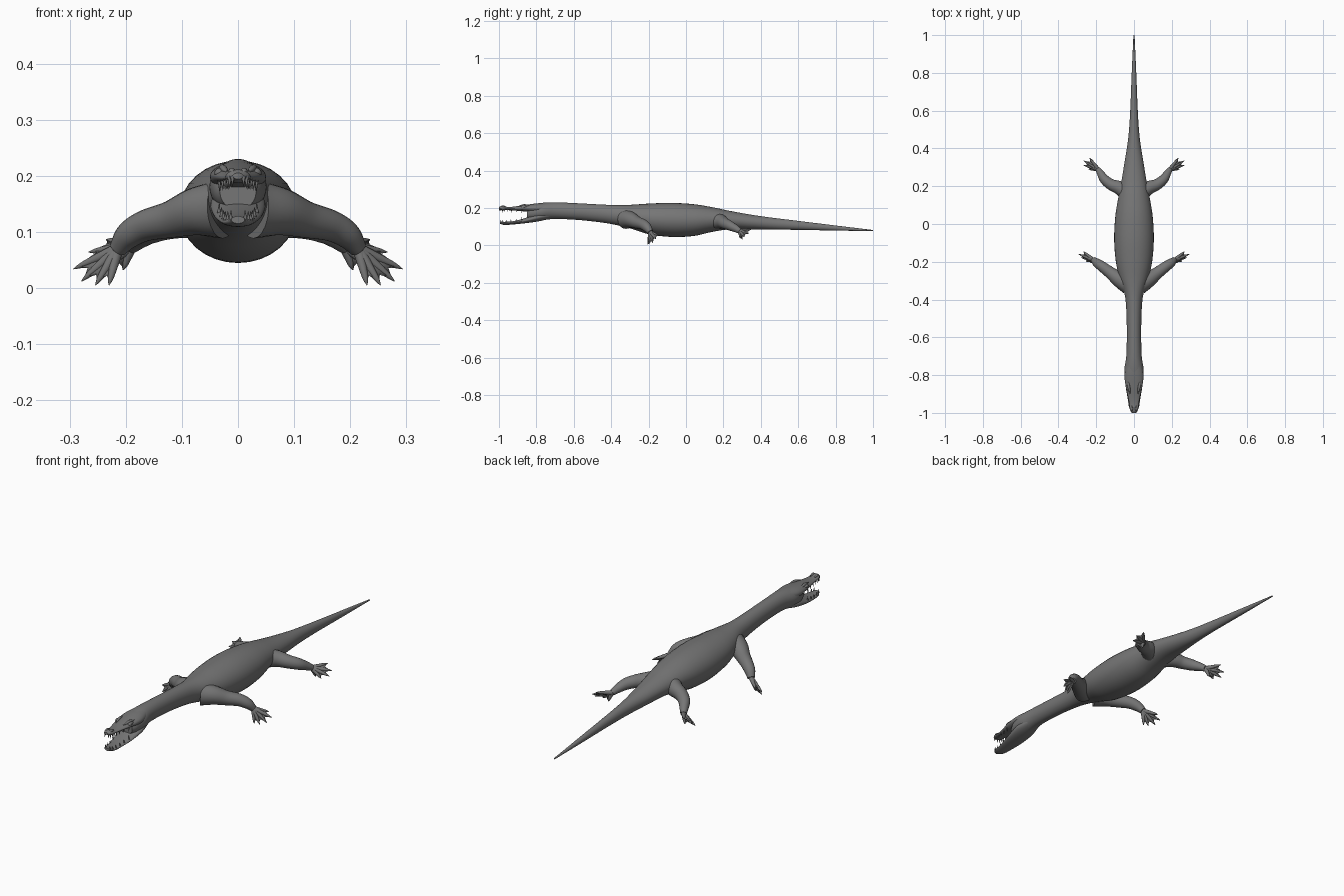
import bpy, bmesh, math
from mathutils import Vector

if "Cube" in bpy.data.objects:
    bpy.data.objects.remove(bpy.data.objects["Cube"], do_unlink=True)

GREY = (0.18, 0.18, 0.18, 1.0)
skin = bpy.data.materials.new("grey skin")
skin.use_nodes = True
skin.diffuse_color = GREY
skin.node_tree.nodes["Principled BSDF"].inputs["Base Color"].default_value = GREY


def smooth_path(points, steps):
    """Catmull-Rom curve through points of any dimension."""
    p = [Vector(q) for q in points]
    p = [p[0] * 2 - p[1]] + p + [p[-1] * 2 - p[-2]]
    out = []
    for a, b, c, d in zip(p, p[1:], p[2:], p[3:]):
        for i in range(steps):
            t = i / steps
            out.append((b * 2 + (c - a) * t + (a * 2 - b * 5 + c * 4 - d) * t ** 2
                        + (b * 3 - a - c * 3 + d) * t ** 3) / 2)
    return out + [p[-2]]


def skin_rings(bm, rings, sides):
    """Bridge elliptical rings given as (centre, u axis, v axis) and cap them."""
    loops = []
    for centre, u, v in rings:
        angles = [math.tau * k / sides for k in range(sides)]
        loops.append([bm.verts.new(centre + u * math.cos(a) + v * math.sin(a)) for a in angles])
    for r, s in zip(loops, loops[1:]):
        for k in range(sides):
            n = (k + 1) % sides
            bm.faces.new((r[k], r[n], s[n], s[k]))
    bm.faces.new(loops[0])
    bm.faces.new(loops[-1])


def loft(bm, stations, steps=5, sides=32):
    """Stations are (y, top, bottom, half width)."""
    rings = []
    for y, top, low, wide in smooth_path(stations, steps):
        rings.append((Vector((0, y, (top + low) / 2)), Vector((wide, 0, 0)),
                      Vector((0, 0, (top - low) / 2))))
    skin_rings(bm, rings, sides)


def tube(bm, points, steps=5, sides=16):
    """Points are (x, y, z, radius)."""
    path = smooth_path(points, steps)
    rings = []
    for i, q in enumerate(path):
        ahead, behind = path[min(i + 1, len(path) - 1)], path[max(i - 1, 0)]
        along = (ahead - behind).to_3d().normalized()
        u = along.cross(Vector((0.3, 1, 0.2))).normalized()
        rings.append((q.to_3d(), u * q.w, along.cross(u) * q.w))
    skin_rings(bm, rings, sides)


def finish(bm, name, mirror=False):
    bmesh.ops.recalc_face_normals(bm, faces=bm.faces)
    mesh = bpy.data.meshes.new(name)
    bm.to_mesh(mesh)
    bm.free()
    mesh.materials.append(skin)
    ob = bpy.data.objects.new(name, mesh)
    bpy.context.collection.objects.link(ob)
    if mirror:
        ob.modifiers.new("Mirror", "MIRROR").use_mirror_merge = False
    bpy.ops.object.select_all(action="DESELECT")
    ob.select_set(True)
    bpy.context.view_layer.objects.active = ob
    bpy.ops.object.shade_smooth_by_angle(angle=math.radians(50))
    return ob


# Neck, trunk and tail
bm = bmesh.new()
loft(bm, [(-.85, .2, .14, .032), (-.82, .218, .133, .045), (-.77, .227, .134, .051),
          (-.7, .23, .141, .041), (-.58, .225, .136, .038), (-.45, .218, .122, .041),
          (-.37, .215, .108, .05), (-.29, .217, .088, .075), (-.2, .223, .06, .096),
          (-.08, .227, .045, .105), (.04, .22, .05, .099), (.14, .204, .072, .083),
          (.23, .185, .085, .066), (.34, .165, .085, .048), (.45, .149, .084, .031),
          (.58, .133, .083, .021), (.8, .106, .079, .012), (1, .082, .076, .003)])
finish(bm, "body")

# Open jaws
upper = [(-.74, .228, .17, .04), (-.8, .224, .172, .05), (-.86, .216, .181, .044),
         (-.92, .207, .186, .031), (-.96, .205, .188, .024), (-.985, .211, .187, .021),
         (-1, .205, .194, .009)]
lower = [(-.73, .18, .142, .036), (-.79, .172, .128, .049), (-.86, .146, .118, .044),
         (-.92, .13, .112, .034), (-.97, .126, .109, .026), (-.995, .128, .115, .012)]
for name, shape in (("upper_jaw", upper), ("lower_jaw", lower)):
    bm = bmesh.new()
    loft(bm, shape)
    finish(bm, name)

# Teeth along both jaw edges, longest near the tip
bm = bmesh.new()
for shape, down in ((upper, True), (lower, False)):
    for i, (y, top, low, wide) in enumerate(smooth_path(shape, 4)[9::2]):
        mid = (top + low) / 2
        tip = low - .011 if down else top + .011
        x = wide * .82
        tube(bm, [(x, y, mid, .004), (x * .97, y - .003, tip, .0005)], 3, 8)
finish(bm, "teeth", True)

# Eyes, brows and nostril bumps
bm = bmesh.new()
for spot in ([(.03, -.885, .2, .003), (.033, -.87, .205, .009), (.038, -.85, .207, .003)],
             [(.02, -.9, .207, .002), (.027, -.865, .213, .007), (.033, -.82, .21, .002)],
             [(.009, -.992, .205, .002), (.011, -.98, .208, .006), (.01, -.96, .204, .002)]):
    tube(bm, spot)
finish(bm, "eyes_and_nostrils", True)


def limb(name, bones, toes):
    """A tapering leg with a webbed foot spread between its toes."""
    bm = bmesh.new()
    tube(bm, bones, 6, 20)
    finish(bm, name + "_legs", True)

    ankle = Vector(bones[-1][:3])
    tips = [Vector(t) for t in toes]
    bm = bmesh.new()
    for tip in tips:
        knuckle = ankle.lerp(tip, .55)
        tube(bm, [(*ankle, .011), (*knuckle, .0075), (*ankle.lerp(tip, .82), .005),
                  (*tip, .0008)], 4, 10)
    finish(bm, name + "_toes", True)

    bm = bmesh.new()
    root = bm.verts.new(ankle)
    for a, b in zip(tips, tips[1:]):
        notch = bm.verts.new(ankle.lerp((a + b) / 2, .72))
        for tip in (a, b):
            side = bm.verts.new(ankle.lerp(tip, .9))
            bm.faces.new((root, side, notch))
    bmesh.ops.remove_doubles(bm, verts=bm.verts, dist=.0005)
    web = finish(bm, name + "_webs", True)
    thick = web.modifiers.new("Thickness", "SOLIDIFY")
    thick.thickness, thick.offset = .006, 0


limb("front",
     [(.03, -.32, .14, .052), (.075, -.295, .136, .043), (.12, -.262, .122, .033),
      (.165, -.228, .111, .028), (.195, -.207, .094, .024), (.214, -.19, .07, .016)],
     [(.23, -.205, .005), (.254, -.198, .005), (.279, -.178, .012), (.293, -.16, .034),
      (.268, -.146, .05)])
limb("hind",
     [(.03, .16, .13, .045), (.075, .19, .126, .037), (.12, .208, .117, .03),
      (.155, .235, .105, .026), (.175, .265, .09, .02), (.19, .29, .075, .014)],
     [(.205, .3, .032), (.24, .29, .036), (.268, .312, .046), (.266, .335, .064),
      (.235, .35, .086)])
